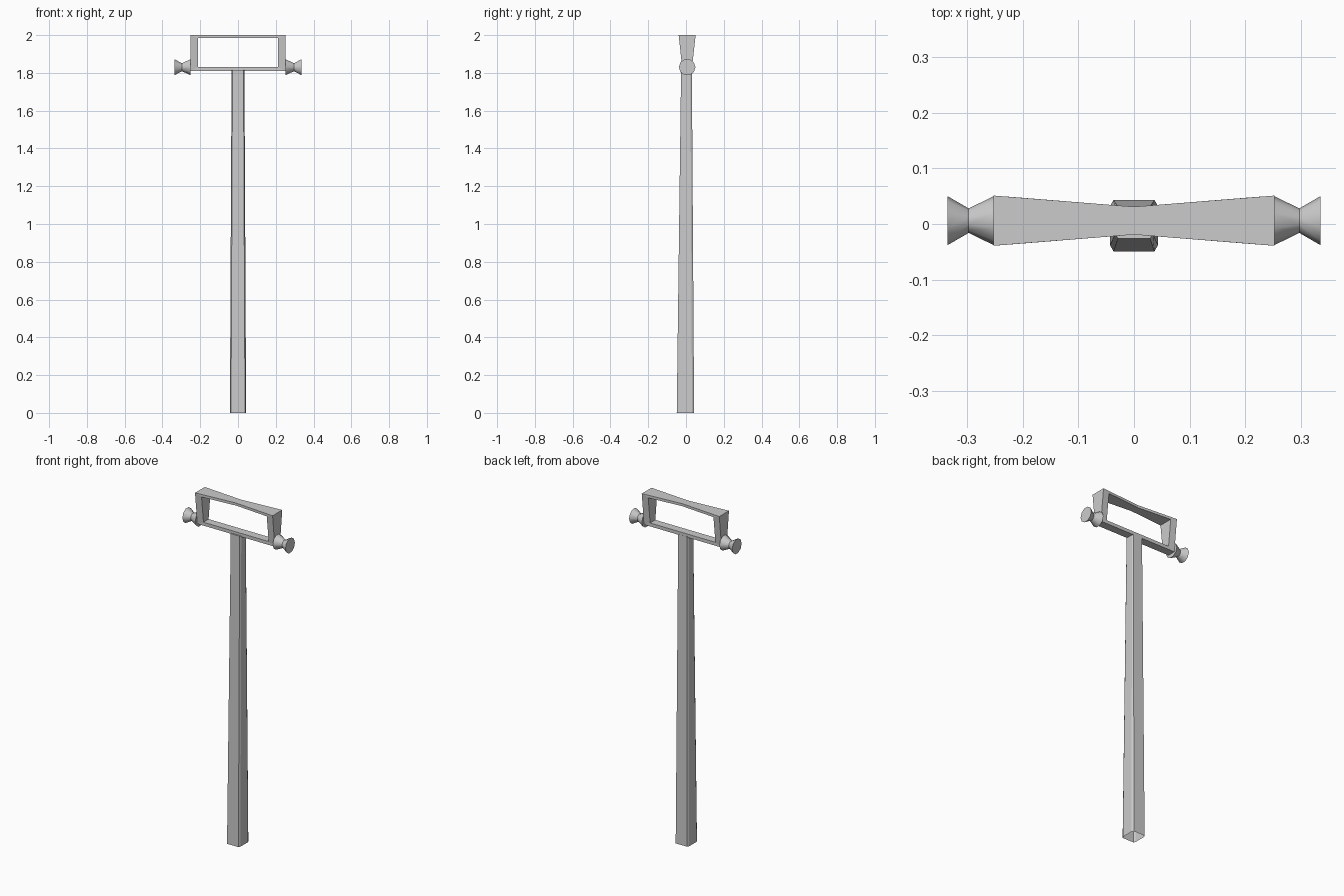
import bpy, bmesh
from math import cos, sin, pi

if "Cube" in bpy.data.objects:
    bpy.data.objects.remove(bpy.data.objects["Cube"])

CY = 0.006  # shared depth centre of the head


def make_object(name, bm):
    bmesh.ops.recalc_face_normals(bm, faces=bm.faces)
    me = bpy.data.meshes.new(name)
    bm.to_mesh(me)
    bm.free()
    ob = bpy.data.objects.new(name, me)
    bpy.context.collection.objects.link(ob)
    return ob


def loft(bm, rings, closed=False):
    """Skin a list of equally sized point rings; returns vertex rings."""
    vs = [[bm.verts.new(p) for p in r] for r in rings]
    pairs = list(zip(vs, vs[1:])) + ([(vs[-1], vs[0])] if closed else [])
    for a, b in pairs:
        for i in range(len(a)):
            j = (i + 1) % len(a)
            bm.faces.new((a[i], a[j], b[j], b[i]))
    return vs


# Tapered handle with chamfered corners, open at the bottom
def handle_ring(z, hx, y0, y1, cx, cy):
    return [(-hx + cx, y0, z), (hx - cx, y0, z), (hx, y0 + cy, z), (hx, y1 - cy, z),
            (hx - cx, y1, z), (-hx + cx, y1, z), (-hx, y1 - cy, z), (-hx, y0 + cy, z)]


bm = bmesh.new()
rings = loft(bm, [handle_ring(0, 0.043, -0.049, 0.043, 0.006, 0.011),
                  handle_ring(1.815, 0.034, -0.026, 0.031, 0.005, 0.008)])
bm.faces.new(rings[-1])
make_object("handle", bm)

# Rectangular head frame: flared at the upper corners, waisted in the middle
# each station: outer x, outer z, inner x, inner z, outer half depth, inner half depth
stations = [(-0.252, 1.81, -0.212, 1.83, 0.024, 0.024),
            (0.0, 1.81, 0.0, 1.83, 0.024, 0.024),
            (0.252, 1.81, 0.212, 1.83, 0.024, 0.024),
            (0.252, 2.0, 0.212, 1.985, 0.045, 0.042),
            (0.0, 2.0, 0.0, 1.985, 0.025, 0.025),
            (-0.252, 2.0, -0.212, 1.985, 0.045, 0.042)]
bm = bmesh.new()
loft(bm, [[(ox, CY - ho, oz), (ox, CY + ho, oz), (ix, CY + hi, iz), (ix, CY - hi, iz)]
          for ox, oz, ix, iz, ho, hi in stations], closed=True)
make_object("head_frame", bm)

# Spool-shaped side knobs
SIDES = 10
for side, label in ((-1, "left"), (1, "right")):
    bm = bmesh.new()
    rings = loft(bm, [[(side * x, CY + r * cos(2 * pi * i / SIDES),
                        1.83 + r * sin(2 * pi * i / SIDES)) for i in range(SIDES)]
                      for x, r in ((0.252, 0.044), (0.297, 0.022), (0.335, 0.044))])
    bm.faces.new(rings[0])
    bm.faces.new(rings[-1])
    knob = make_object(label + "_knob", bm)
    bpy.ops.object.select_all(action='DESELECT')
    knob.select_set(True)
    bpy.context.view_layer.objects.active = knob
    bpy.ops.object.shade_smooth_by_angle(angle=0.7)
